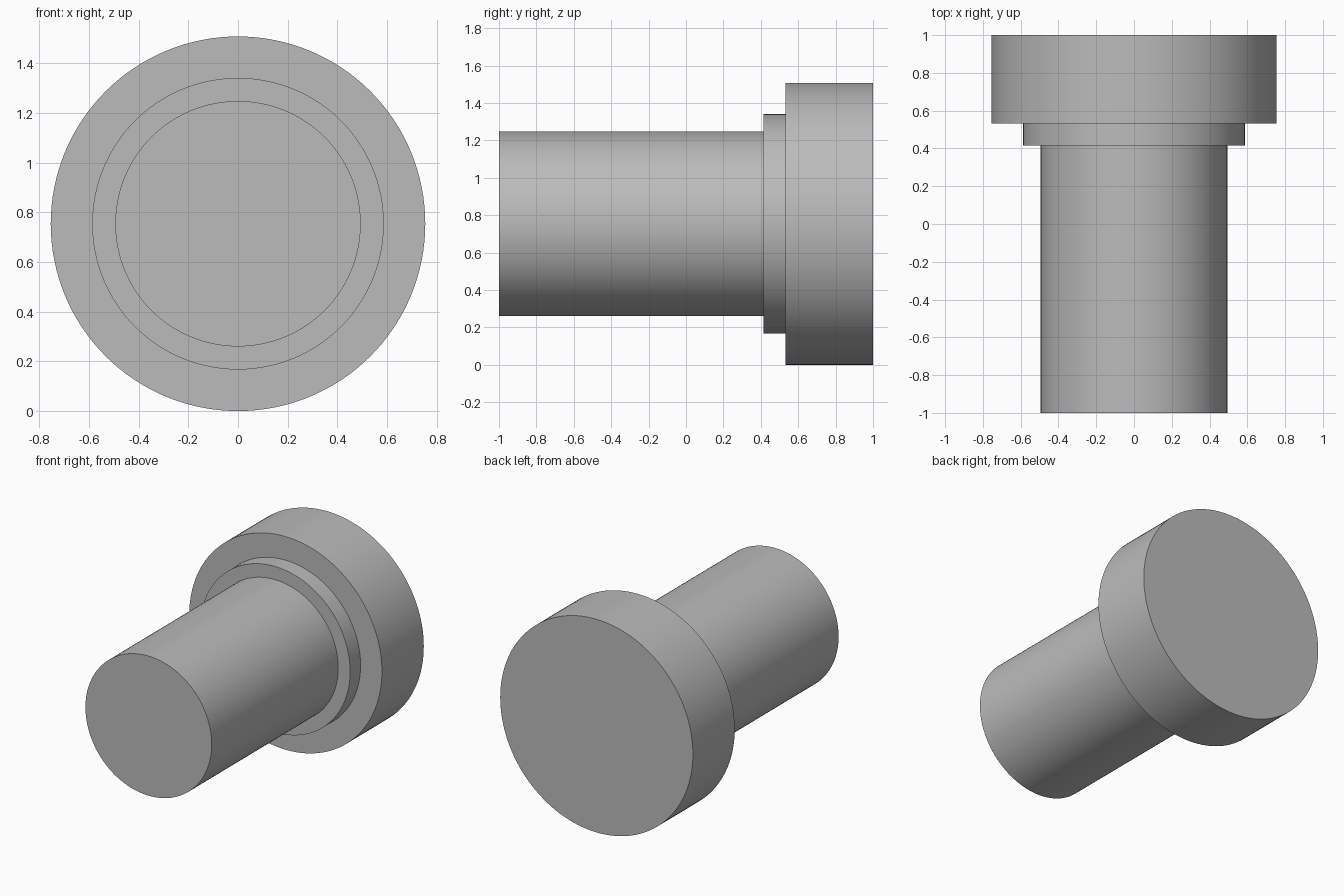
import bpy
import bmesh
import math
from mathutils import Matrix, Vector

cube = bpy.data.objects.get("Cube")
if cube:
    bpy.data.objects.remove(cube, do_unlink=True)

SIDES = 128
HEAD_RADIUS = 0.754
SHAFT_RADIUS = 0.494
COLLAR_RADIUS = 0.587

grey = bpy.data.materials.new("plain grey")
grey.use_nodes = True
grey.diffuse_color = (0.5, 0.5, 0.5, 1)
grey.node_tree.nodes["Principled BSDF"].inputs["Base Color"].default_value = (0.5, 0.5, 0.5, 1)

# Stepped outline as (radius, y), from the shaft tip to the back of the head
profile = [
    (SHAFT_RADIUS, -1.0), (SHAFT_RADIUS, 0.415),
    (COLLAR_RADIUS, 0.415), (COLLAR_RADIUS, 0.532),
    (HEAD_RADIUS, 0.532), (HEAD_RADIUS, 1.0),
]


def turned_solid(name, outline, material):
    """Revolve an outline about the y axis and close both ends."""
    bm = bmesh.new()
    rings = []
    for radius, y in outline:
        ring = []
        for i in range(SIDES):
            a = math.tau * i / SIDES
            ring.append(bm.verts.new((radius * math.cos(a), y, radius * math.sin(a))))
        rings.append(ring)
    for near, far in zip(rings, rings[1:]):
        for i in range(SIDES):
            j = (i + 1) % SIDES
            bm.faces.new((near[i], near[j], far[j], far[i]))
    bm.faces.new(rings[0])
    bm.faces.new(rings[-1])
    bmesh.ops.recalc_face_normals(bm, faces=bm.faces)
    bmesh.ops.transform(bm, matrix=Matrix.Translation(Vector((0, 0, HEAD_RADIUS))), verts=bm.verts)
    mesh = bpy.data.meshes.new(name)
    bm.to_mesh(mesh)
    bm.free()
    mesh.materials.append(material)
    obj = bpy.data.objects.new(name, mesh)
    bpy.context.collection.objects.link(obj)
    return obj


# Shaft, collar and head turned as one solid
pin = turned_solid("stepped_pin", profile, grey)
bpy.ops.object.select_all(action="DESELECT")
pin.select_set(True)
bpy.context.view_layer.objects.active = pin
bpy.ops.object.shade_smooth_by_angle(angle=math.radians(30))
